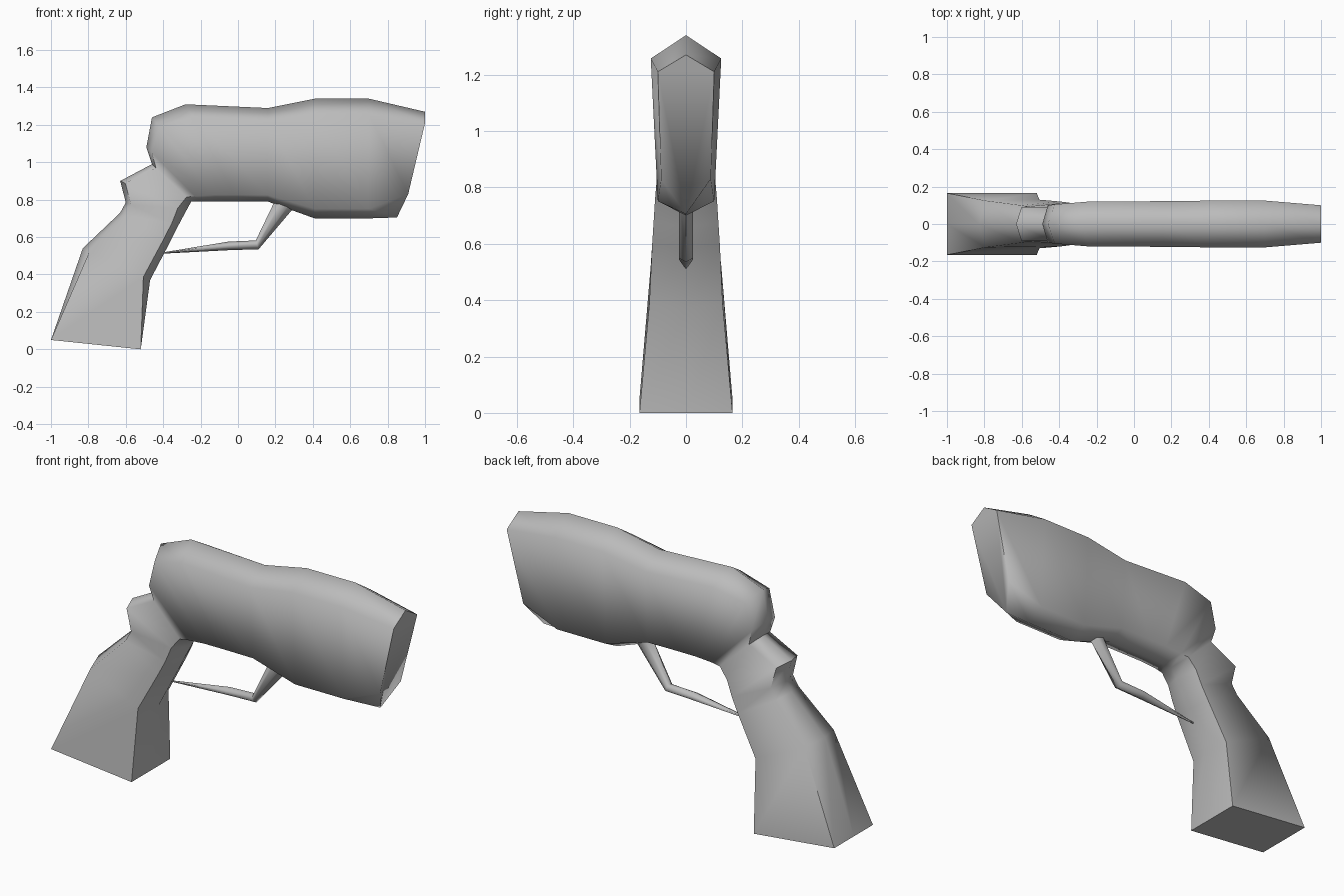
import bpy, bmesh, math

grey = bpy.data.materials.new("mid_grey")
grey.diffuse_color = (0.5, 0.5, 0.5, 1)


def ring(top, low, w_top, w_low, in_top, in_low):
    """Hexagonal section in the plane through two ridge points (x, z)."""
    def mix(t):
        return [top[i] + (low[i] - top[i]) * t for i in (0, 1)]
    a, b = mix(in_top), mix(1 - in_low)
    return [(top[0], 0, top[1]), (a[0], -w_top, a[1]), (b[0], -w_low, b[1]),
            (low[0], 0, low[1]), (b[0], w_low, b[1]), (a[0], w_top, a[1])]


def loft(name, rings, angle):
    bm = bmesh.new()
    rows = [[bm.verts.new(p) for p in r] for r in rings]
    for r0, r1 in zip(rows, rows[1:]):
        for i in range(6):
            j = (i + 1) % 6
            bm.faces.new((r0[i], r0[j], r1[j], r1[i]))
    bm.faces.new(rows[0][::-1])
    bm.faces.new(rows[-1])
    bmesh.ops.remove_doubles(bm, verts=bm.verts, dist=0.0005)
    bmesh.ops.recalc_face_normals(bm, faces=bm.faces)
    mesh = bpy.data.meshes.new(name)
    bm.to_mesh(mesh)
    bm.free()
    mesh.materials.append(grey)
    obj = bpy.data.objects.new(name, mesh)
    bpy.context.collection.objects.link(obj)
    bpy.ops.object.select_all(action='DESELECT')
    obj.select_set(True)
    bpy.context.view_layer.objects.active = obj
    bpy.ops.object.shade_smooth_by_angle(angle=math.radians(angle))


# Body: one skin from the grip base, up past the hammer, along the barrel
body = [
    ring((-1.00, 0.05), (-0.52, 0.00), 0.165, 0.165, 0, 0),
    ring((-0.83, 0.54), (-0.47, 0.37), 0.125, 0.13, 0.10, 0.10),
    ring((-0.63, 0.73), (-0.36, 0.58), 0.10, 0.12, 0.10, 0.12),
    ring((-0.60, 0.785), (-0.32, 0.66), 0.095, 0.115, 0.10, 0.12),
    ring((-0.63, 0.90), (-0.28, 0.735), 0.09, 0.11, 0.08, 0.12),
    ring((-0.46, 0.99), (-0.25, 0.79), 0.09, 0.105, 0.10, 0.12),
    ring((-0.49, 1.08), (-0.20, 0.79), 0.10, 0.10, 0.10, 0.10),
    ring((-0.46, 1.24), (-0.10, 0.79), 0.105, 0.10, 0.10, 0.08),
    ring((-0.28, 1.31), (0.00, 0.79), 0.12, 0.10, 0.14, 0.07),
    ring((0.16, 1.29), (0.16, 0.79), 0.122, 0.10, 0.15, 0.07),
    ring((0.41, 1.34), (0.41, 0.70), 0.125, 0.10, 0.13, 0.08),
    ring((0.70, 1.34), (0.70, 0.70), 0.125, 0.10, 0.13, 0.08),
    # Slanted muzzle face
    [(1.00, 0, 1.27), (1.00, -0.10, 1.21), (0.91, -0.088, 0.83),
     (0.85, 0, 0.705), (0.91, 0.088, 0.83), (1.00, 0.10, 1.21)],
]
loft("body", body, 72)

# Trigger guard: bent strut tapering to a tip at the grip
guard = [
    ring((0.20, 0.80), (0.31, 0.77), 0.025, 0.025, 0.3, 0.3),
    ring((0.095, 0.582), (0.11, 0.535), 0.025, 0.025, 0.3, 0.3),
    ring((-0.05, 0.576), (-0.05, 0.53), 0.025, 0.025, 0.3, 0.3),
    ring((-0.41, 0.517), (-0.41, 0.511), 0.003, 0.003, 0.3, 0.3),
]
loft("trigger_guard", guard, 72)
